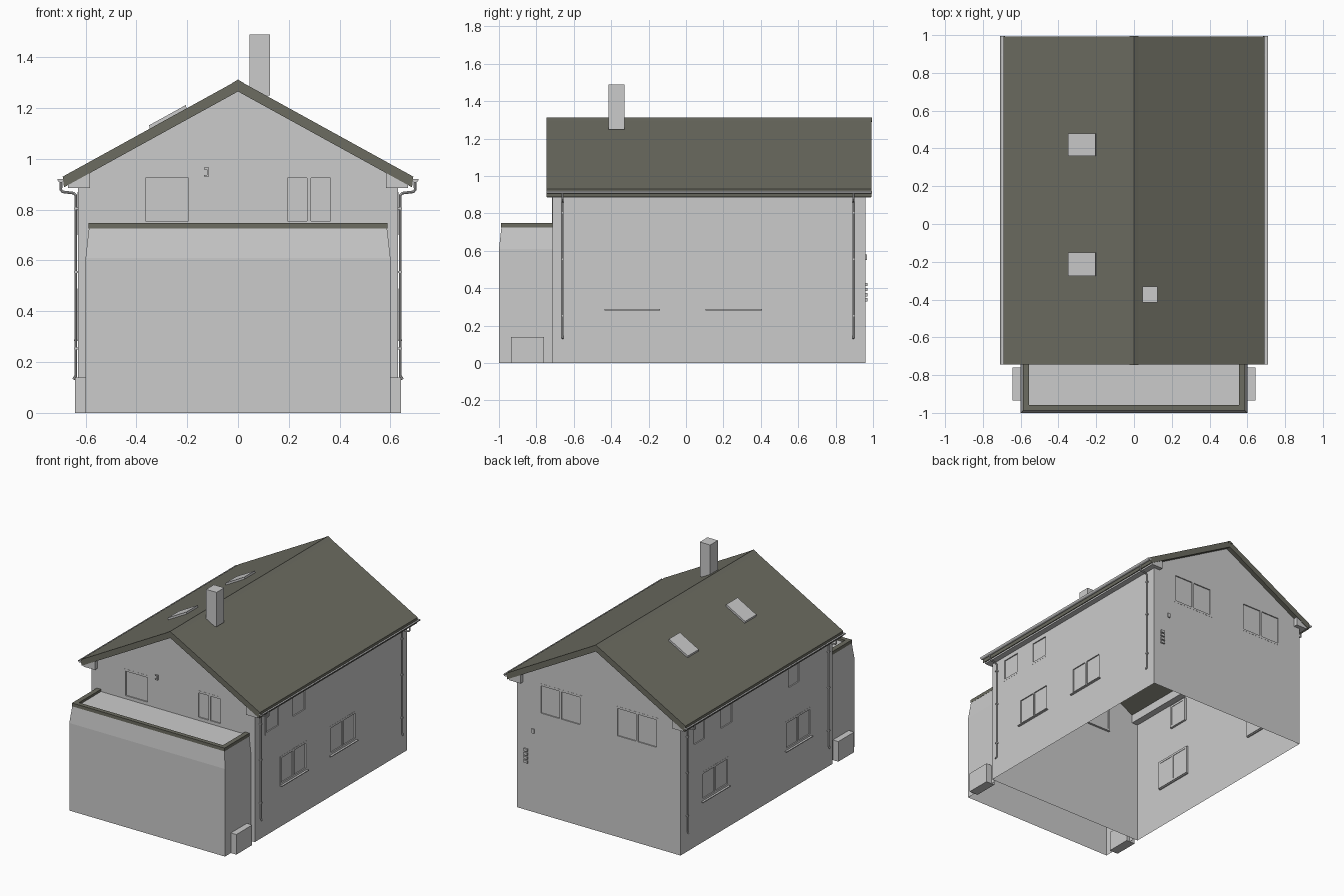
import bpy, bmesh, math
from mathutils import Vector

if "Cube" in bpy.data.objects:
    bpy.data.objects.remove(bpy.data.objects["Cube"])

W, YF, YB = 0.63, -0.715, 0.96          # half width, front wall, back wall
roof_mat = bpy.data.materials.new("roof_tile")
roof_mat.diffuse_color = (0.15, 0.15, 0.12, 1)
roof_mat.use_nodes = True
roof_mat.node_tree.nodes["Principled BSDF"].inputs["Base Color"].default_value = roof_mat.diffuse_color


def finish(name, bm, mat=None, recalc=True):
    if recalc:
        bmesh.ops.recalc_face_normals(bm, faces=bm.faces)
    me = bpy.data.meshes.new(name)
    bm.to_mesh(me)
    bm.free()
    ob = bpy.data.objects.new(name, me)
    bpy.context.collection.objects.link(ob)
    if mat:
        me.materials.append(mat)
    return ob


def extrude(name, pts, y0, y1, mat=None, closed=True):
    """Sweep an x-z profile along y."""
    bm = bmesh.new()
    a = [bm.verts.new((x, y0, z)) for x, z in pts]
    b = [bm.verts.new((x, y1, z)) for x, z in pts]
    n = len(pts)
    for i in range(n if closed else n - 1):
        j = (i + 1) % n
        bm.faces.new((a[i], a[j], b[j], b[i]))
    bm.faces.new(a)
    bm.faces.new(b[::-1])
    return finish(name, bm, mat)


def box(name, x0, x1, y0, y1, z0, z1, mat=None):
    return extrude(name, [(x0, z0), (x1, z0), (x1, z1), (x0, z1)], y0, y1, mat)


# Wall frames: u along the wall, z up, n outward
SIDES = {
    "right": lambda u, z, n=0: Vector((W + n, u, z)),
    "left": lambda u, z, n=0: Vector((-W - n, u, z)),
    "front": lambda u, z, n=0: Vector((u, YF - n, z)),
    "back": lambda u, z, n=0: Vector((u, YB + n, z)),
}


def wall_box(name, side, u0, u1, z0, z1, n0, n1, mat=None):
    p, q = SIDES[side](u0, z0, n0), SIDES[side](u1, z1, n1)
    (x0, x1), (y0, y1) = sorted((p.x, q.x)), sorted((p.y, q.y))
    return box(name, x0, x1, y0, y1, z0, z1, mat)


def wall(side, outline, holes):
    """Flat wall sheet with rectangular openings."""
    bm = bmesh.new()
    edges = []
    for loop in [outline] + [[(a, c), (b, c), (b, d), (a, d)] for a, b, c, d in holes]:
        vs = [bm.verts.new(SIDES[side](u, z)) for u, z in loop]
        edges += [bm.edges.new((vs[i], vs[(i + 1) % len(vs)])) for i in range(len(vs))]
    out = SIDES[side](0, 0, 1) - SIDES[side](0, 0, 0)
    bmesh.ops.triangle_fill(bm, edges=edges, use_beauty=True, normal=out)
    for f in bm.faces:
        f.normal_update()
        if f.normal.dot(out) < 0:
            f.normal_flip()
    finish(side + "_wall", bm, recalc=False)


def window(side, u0, u1, z0, z1, mullion, sill):
    """Frame, recessed pane, optional centre bar and sill."""
    t = 0.015
    bars = [(u0, u0 + t, z0, z1), (u1 - t, u1, z0, z1),
            (u0 + t, u1 - t, z0, z0 + t), (u0 + t, u1 - t, z1 - t, z1)]
    if mullion:
        m = (u0 + u1) / 2
        bars.append((m - t / 2, m + t / 2, z0 + t, z1 - t))
    for b in bars:
        wall_box(side + "_window_frame", side, *b, -0.015, 0.001)
    wall_box(side + "_window_pane", side, u0 + t, u1 - t, z0 + t, z1 - t, -0.012, -0.007)
    if sill:
        wall_box(side + "_window_sill", side, u0, u1, z0 - 0.006, z0, -0.01, 0.015)


# Walls with windows: (u0, u1, z0, z1), centre bar, sill
gable = [(-W, 0), (W, 0), (W, 0.919), (0, 1.266), (-W, 0.919)]
flank = [(YF, 0), (YB, 0), (YB, 0.919), (YF, 0.919)]
openings = {
    "right": [((-0.60, -0.44, 0.70, 0.87), 0, 0), ((-0.31, -0.15, 0.70, 0.87), 0, 0),
              ((-0.435, -0.14, 0.288, 0.49), 1, 1), ((0.105, 0.405, 0.288, 0.49), 1, 1)],
    "left": [((0.68, 0.83, 0.70, 0.87), 0, 0), ((0.38, 0.53, 0.70, 0.87), 0, 0),
             ((-0.36, -0.21, 0.70, 0.87), 0, 0),
             ((0.43, 0.73, 0.288, 0.49), 1, 1), ((-0.48, -0.19, 0.288, 0.49), 1, 1)],
    "front": [((-0.38, -0.18, 0.74, 0.94), 0, 0), ((0.18, 0.38, 0.74, 0.94), 1, 0)],
    "back": [((0.13, 0.46, 0.69, 0.91), 1, 0), ((-0.46, -0.13, 0.69, 0.91), 1, 0)],
}
for side, items in openings.items():
    wall(side, gable if side in ("front", "back") else flank, [i[0] for i in items])
    for rect, mullion, sill in items:
        window(side, *rect, mullion, sill)

# Roof slab
extrude("roof", [(-0.69, 0.93), (0, 1.31), (0.69, 0.93), (0.685, 0.888),
                 (0, 1.265), (-0.685, 0.888)], -0.745, 0.992, roof_mat)
extrude("ridge_cap", [(-0.025, 1.297), (0, 1.312), (0.025, 1.297), (0, 1.29)],
        -0.747, 0.994, roof_mat)

# Chimney and roof windows
box("chimney", 0.045, 0.125, -0.415, -0.33, 1.25, 1.49)
for y0, y1 in ((-0.275, -0.15), (0.36, 0.48)):
    extrude("roof_window", [(-0.345, 1.105), (-0.2, 1.185), (-0.205, 1.212), (-0.35, 1.132)], y0, y1)

# Eaves: soffit box, gutter and two downpipes on each side
for s in (-1, 1):
    extrude("eaves_soffit", [(s * x, z) for x, z in
            ((0.583, 0.885), (0.67, 0.885), (0.67, 0.897), (0.583, 0.944))], -0.742, 0.989)
    arc = [math.pi * (1 + i / 8) for i in range(9)]
    extrude("gutter", [(s * (0.697 + 0.0135 * math.cos(a)), 0.92 + 0.0135 * math.sin(a))
                       for a in arc], -0.745, 0.995, closed=False)
    for y in (-0.66, 0.895):
        path = [(0.697, 0.91), (0.697, 0.878), (0.69, 0.87), (0.647, 0.865),
                (0.639, 0.857), (0.639, 0.145), (0.648, 0.132)]
        cu = bpy.data.curves.new("downpipe", "CURVE")
        cu.dimensions = "3D"
        cu.bevel_depth, cu.bevel_resolution, cu.use_fill_caps = 0.0055, 2, True
        sp = cu.splines.new("POLY")
        sp.points.add(len(path) - 1)
        for p, (x, z) in zip(sp.points, path):
            p.co = (s * x, y, z, 1)
        ob = bpy.data.objects.new("downpipe", cu)
        bpy.context.collection.objects.link(ob)
        bpy.ops.object.select_all(action="DESELECT")
        ob.select_set(True)
        bpy.context.view_layer.objects.active = ob
        bpy.ops.object.convert(target="MESH")
        bpy.ops.object.shade_smooth_by_angle()
        for z in (0.25, 0.55, 0.8):
            box("pipe_clip", *sorted((s * 0.63, s * 0.646)), y - 0.007, y + 0.007, z, z + 0.008)

# Front extension: upright walls, then a slight inward batter
bm = bmesh.new()
rings = []
for x, y, z in ((0.6, -1, 0), (0.6, -1, 0.61), (0.585, -0.985, 0.742)):
    rings.append([bm.verts.new(p) for p in ((-x, YF, z), (-x, y, z), (x, y, z), (x, YF, z))])
for lo, hi in zip(rings, rings[1:]):
    for i in range(3):
        bm.faces.new((lo[i], lo[i + 1], hi[i + 1], hi[i]))
finish("extension_walls", bm, recalc=False)
box("extension_flat_roof", -0.583, 0.583, -0.983, YF, 0.72, 0.732)
for s in (-1, 1):
    box("extension_coping_side", *sorted((s * 0.555, s * 0.588)), -0.958, YF, 0.725, 0.748, roof_mat)
    box("extension_side_bench", *sorted((s * 0.575, s * 0.642)), -0.935, -0.76, 0, 0.14)
box("extension_coping_front", -0.588, 0.588, -0.988, -0.958, 0.725, 0.748, roof_mat)

# Small wall fittings: hooked lamp in front, lamp and vent slats behind
for u0, u1, z0, z1 in ((-0.122, -0.114, 0.93, 0.965), (-0.134, -0.122, 0.958, 0.965),
                       (-0.134, -0.122, 0.93, 0.937)):
    wall_box("front_lamp", "front", u0, u1, z0, z1, 0, 0.008)
wall_box("back_lamp", "back", 0.495, 0.515, 0.55, 0.58, 0, 0.008)
for i in range(4):
    wall_box("vent_slat", "back", 0.545, 0.575, 0.33 + i * 0.027, 0.348 + i * 0.027, 0, 0.01)
